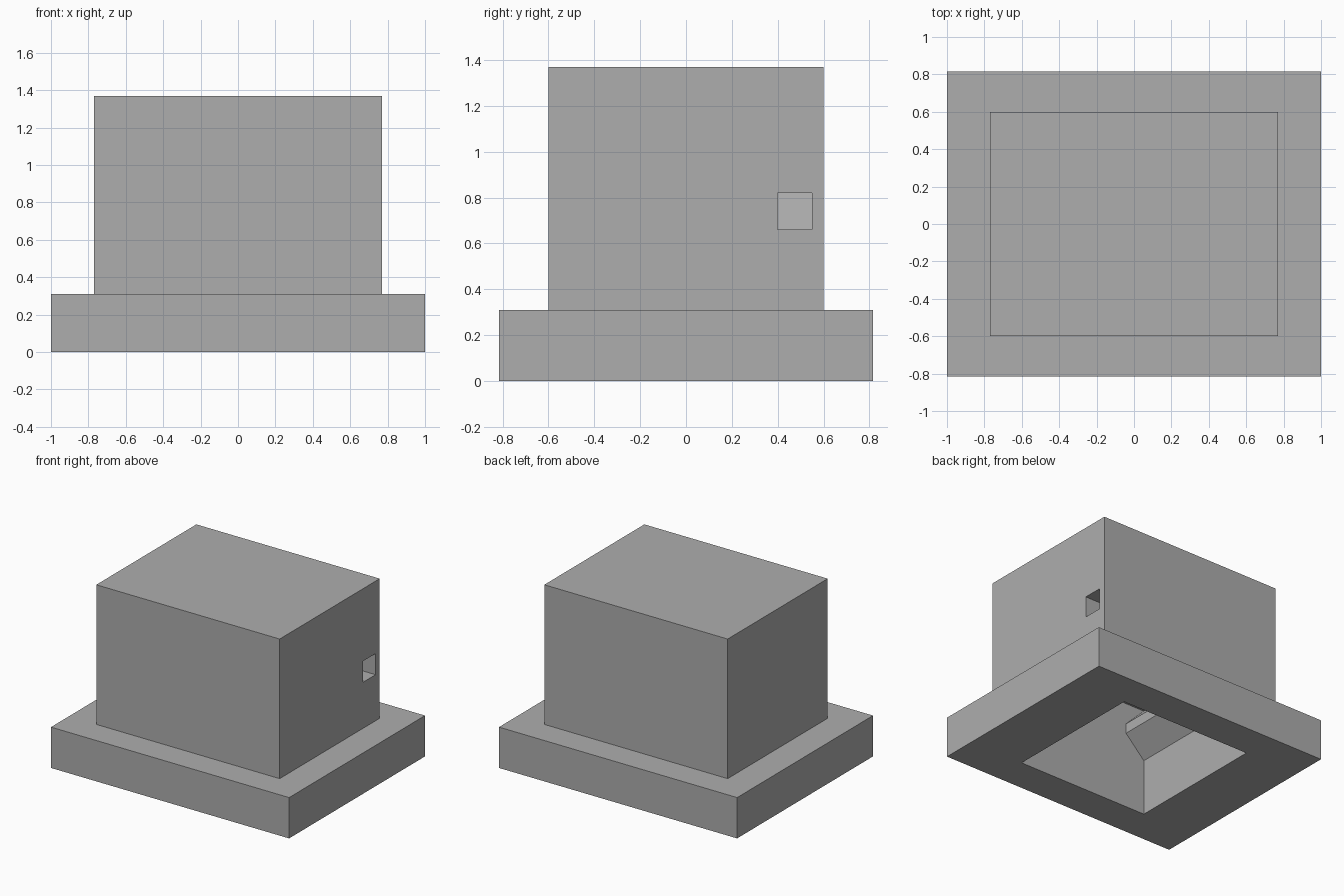
import bpy
import bmesh

cube = bpy.data.objects.get("Cube")
if cube:
    bpy.data.objects.remove(cube, do_unlink=True)

# Main dimensions
BASE_H = 0.31
TOP = 1.37
CAVITY = 0.55           # half width of the hollow
RIB = 0.39              # half gap between the inner ribs
SLOT_LOW, SLOT_HIGH = 0.66, 0.82

grey = bpy.data.materials.new("mid_grey")
grey.use_nodes = True
grey.diffuse_color = (0.42, 0.42, 0.42, 1)
grey.node_tree.nodes["Principled BSDF"].inputs["Base Color"].default_value = grey.diffuse_color


def prism(name, profile, y0, y1):
    """Extrude an (x, z) outline from y0 to y1."""
    bm = bmesh.new()
    face = bm.faces.new([bm.verts.new((x, y0, z)) for x, z in profile])
    grown = bmesh.ops.extrude_face_region(bm, geom=[face])["geom"]
    moved = [g for g in grown if isinstance(g, bmesh.types.BMVert)]
    bmesh.ops.translate(bm, verts=moved, vec=(0, y1 - y0, 0))
    bmesh.ops.recalc_face_normals(bm, faces=bm.faces)
    mesh = bpy.data.meshes.new(name)
    bm.to_mesh(mesh)
    bm.free()
    mesh.materials.append(grey)
    ob = bpy.data.objects.new(name, mesh)
    bpy.context.scene.collection.objects.link(ob)
    return ob


def box(name, x0, x1, y0, y1, z0, z1):
    return prism(name, [(x0, z0), (x1, z0), (x1, z1), (x0, z1)], y0, y1)


def combine(target, tool, operation):
    """Apply a boolean and remove the tool object."""
    mod = target.modifiers.new(operation, "BOOLEAN")
    mod.operation = operation
    mod.solver = "EXACT"
    mod.object = tool
    bpy.context.view_layer.objects.active = target
    bpy.ops.object.modifier_apply(modifier=mod.name)
    bpy.data.objects.remove(tool, do_unlink=True)


# Flanged base with the block standing on it
housing = box("housing", -1, 1, -0.815, 0.815, 0, BASE_H)
block = box("block", -0.77, 0.77, -0.6, 0.6, BASE_H / 2, TOP)
combine(housing, block, "UNION")

# Hollow open at the bottom, with a bevelled rib along each side
half = [(CAVITY, -0.1), (CAVITY, 0.425), (RIB, 0.585),
        (RIB, SLOT_LOW), (CAVITY, SLOT_HIGH)]
outline = half + [(-x, z) for x, z in reversed(half)]
cavity = prism("cavity_cutter", outline, -CAVITY, CAVITY)
combine(housing, cavity, "DIFFERENCE")

# Square side port running into the hollow
port = box("port_cutter", 0.3, 0.9, 0.4, CAVITY, SLOT_LOW, SLOT_HIGH)
combine(housing, port, "DIFFERENCE")
